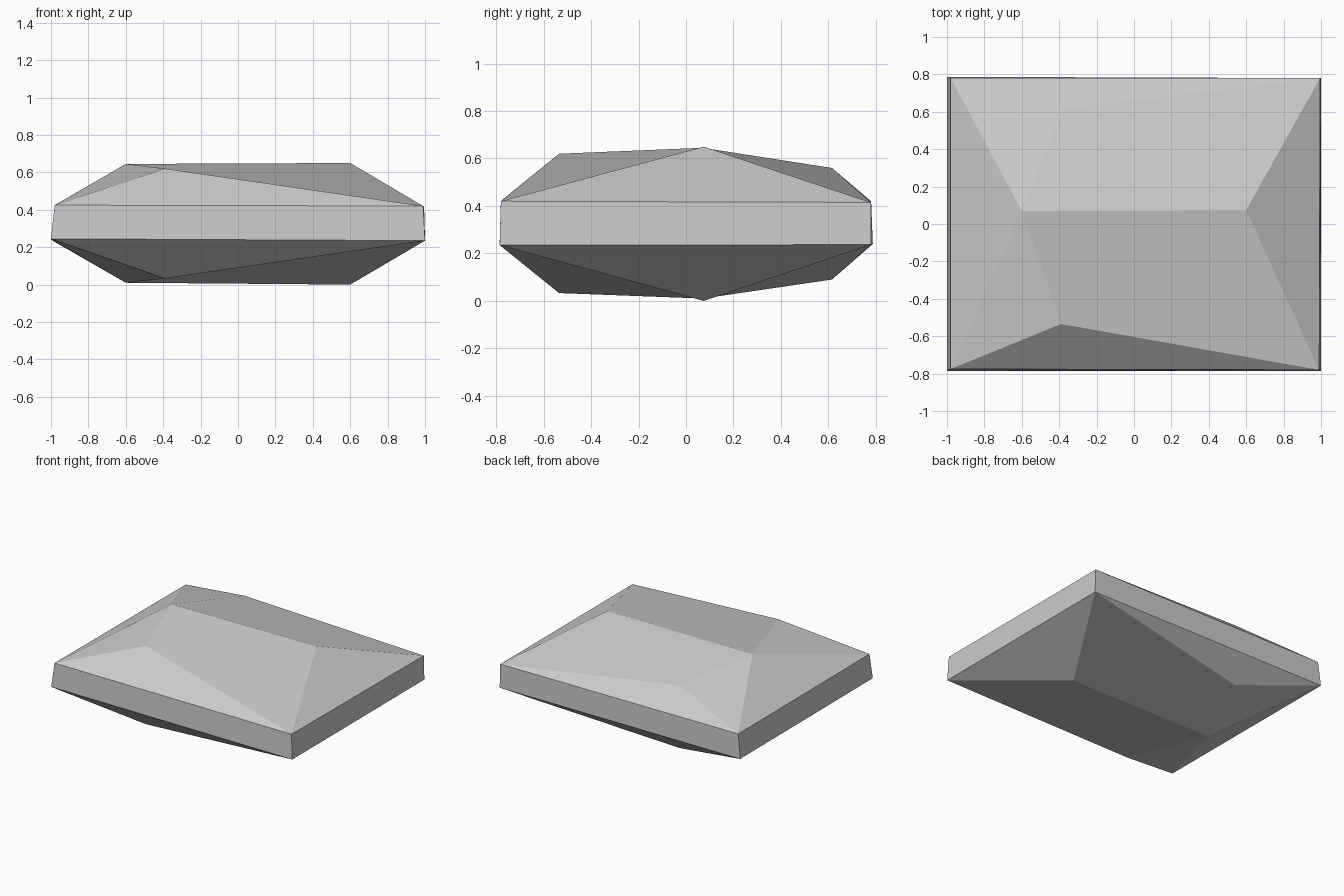
import bpy
import bmesh

cube = bpy.data.objects.get("Cube")
if cube:
    bpy.data.objects.remove(cube, do_unlink=True)

# Single flat colour
grey = bpy.data.materials.new("light_grey")
grey.use_nodes = True
colour = (0.6, 0.6, 0.6, 1.0)
grey.diffuse_color = colour
grey.node_tree.nodes["Principled BSDF"].inputs["Base Color"].default_value = colour

bm = bmesh.new()


def facet_cap(corners, ridge_left, ridge_right, front_peak, back_peak):
    """Faceted cap over four corners: a ridge with a front and a back peak."""
    front_left, front_right, back_right, back_left = corners
    a, b, c, d = [bm.verts.new(p) for p in
                  (ridge_left, ridge_right, front_peak, back_peak)]
    for face in ((a, c, front_right, b), (a, b, back_right, d),
                 (front_left, front_right, c), (front_left, c, a),
                 (front_left, a, back_left), (a, d, back_left),
                 (d, back_right, back_left), (b, front_right, back_right)):
        bm.faces.new(face)


# Corner rings at the top and bottom of the girdle
upper = [bm.verts.new(p) for p in
         ((-0.98, -0.775, 0.425), (0.99, -0.78, 0.42),
          (0.995, 0.78, 0.415), (-0.98, 0.78, 0.42))]
lower = [bm.verts.new(p) for p in
         ((-1, -0.785, 0.245), (1, -0.785, 0.235),
          (1, 0.78, 0.237), (-1, 0.787, 0.24))]

# Girdle sides
for i in range(4):
    j = (i + 1) % 4
    bm.faces.new((lower[i], lower[j], upper[j], upper[i]))

# Crown and underside caps
facet_cap(upper, (-0.6, 0.07, 0.645), (0.6, 0.075, 0.65),
          (-0.39, -0.535, 0.62), (-0.38, 0.615, 0.56))
facet_cap(lower, (-0.6, 0.07, 0.01), (0.6, 0.075, 0),
          (-0.39, -0.535, 0.033), (-0.38, 0.615, 0.09))

bmesh.ops.recalc_face_normals(bm, faces=bm.faces[:])
mesh = bpy.data.meshes.new("faceted_block")
bm.to_mesh(mesh)
bm.free()
mesh.materials.append(grey)
block = bpy.data.objects.new("faceted_block", mesh)
bpy.context.collection.objects.link(block)
